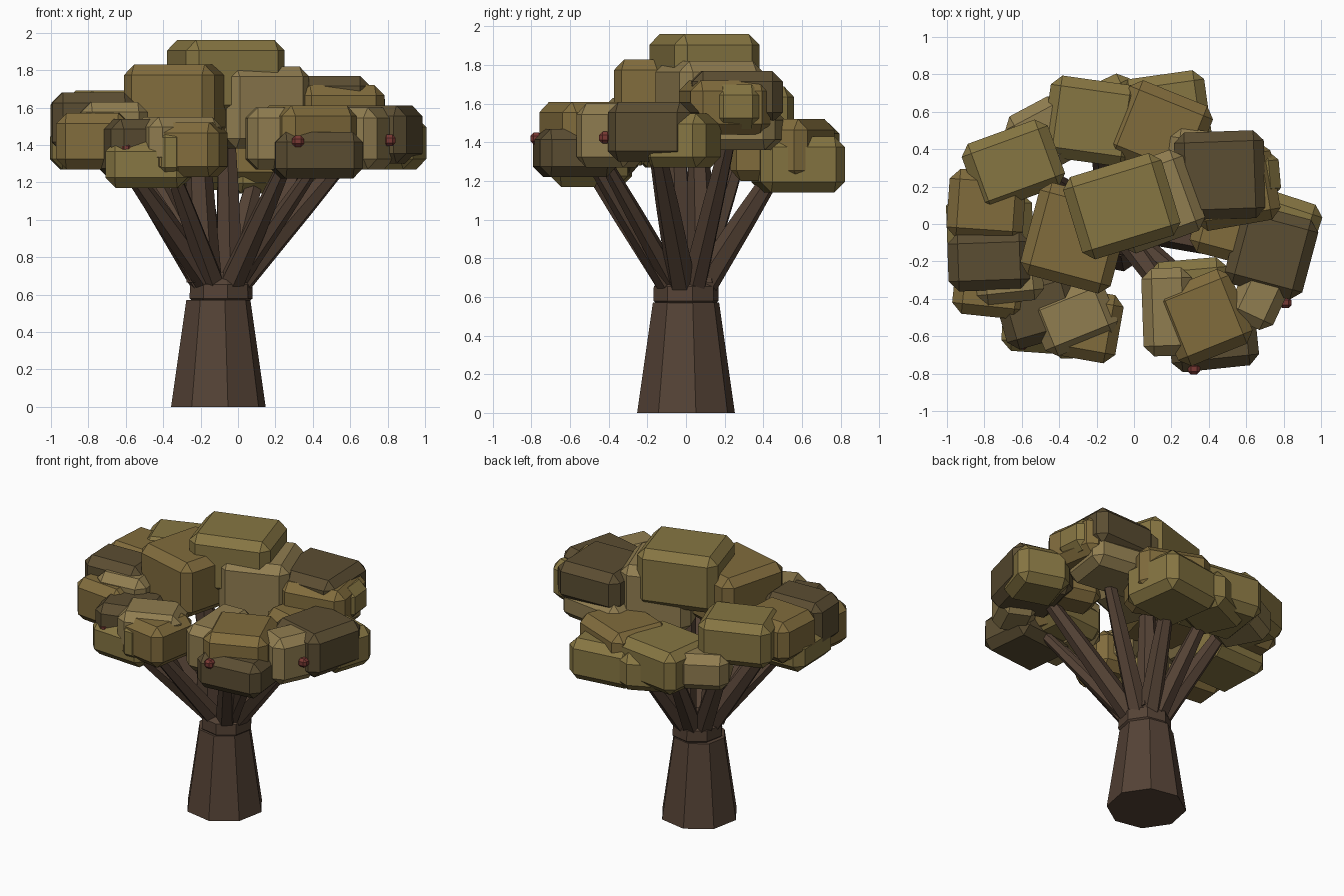
import bpy, bmesh, math
from mathutils import Vector, Matrix

if "Cube" in bpy.data.objects:
    bpy.data.objects.remove(bpy.data.objects["Cube"])

COLOURS = {"olive": (.24, .18, .055), "brown": (.22, .15, .046), "dark": (.105, .075, .032),
           "tan": (.28, .205, .08), "bark": (.09, .055, .036), "berry": (.19, .04, .033)}
MATS = {}
for key, c in COLOURS.items():
    MATS[key] = bpy.data.materials.new(key)
    MATS[key].diffuse_color = (*c, 1)


def finish(name, bm, mat):
    bmesh.ops.recalc_face_normals(bm, faces=bm.faces)
    me = bpy.data.meshes.new(name)
    bm.to_mesh(me)
    bm.free()
    me.materials.append(MATS[mat])
    ob = bpy.data.objects.new(name, me)
    bpy.context.collection.objects.link(ob)
    return ob


def chamfer_box(name, mat, x, y, z0, z1, sx, sy, rot, bevel=.055):
    bm = bmesh.new()
    m = (Matrix.Translation((x, y, (z0 + z1) / 2)) @ Matrix.Rotation(math.radians(rot), 4, 'Z')
         @ Matrix.Diagonal((sx, sy, z1 - z0, 1)))
    bmesh.ops.create_cube(bm, size=1, matrix=m)
    b = min(bevel, .28 * min(sx, sy, z1 - z0))
    bmesh.ops.bevel(bm, geom=bm.edges[:], offset=b, segments=1, affect='EDGES', profile=.5)
    return finish(name, bm, mat)


def cluster(name, boxes):
    for i, (mat, *dims) in enumerate(boxes):
        chamfer_box(f"{name}_leaves_{i + 1}", mat, *dims)


def tube(name, points, radii, sides, spin=0):
    """Faceted tapering limb through the given points."""
    bm = bmesh.new()
    pts = [Vector(p) for p in points]
    q = (pts[-1] - pts[0]).to_track_quat('Z', 'Y')
    rings = []
    for p, r in zip(pts, radii):
        ring = []
        for k in range(sides):
            a = 2 * math.pi * (k + spin) / sides
            ring.append(bm.verts.new(p + q @ Vector((r * math.cos(a), r * math.sin(a), 0))))
        rings.append(ring)
    for lo, hi in zip(rings, rings[1:]):
        for k in range(sides):
            n = (k + 1) % sides
            bm.faces.new((lo[k], lo[n], hi[n], hi[k]))
    bm.faces.new(rings[0])
    bm.faces.new(rings[-1])
    return finish(name, bm, "bark")


# Trunk: lower cone and collar where the branches split
trunk = bmesh.new()
bmesh.ops.create_cone(trunk, cap_ends=True, segments=8, radius1=.258, radius2=.175, depth=.57,
                      matrix=Matrix.Translation((-.105, 0, .285)) @ Matrix.Rotation(.2, 4, 'Z'))
finish("trunk", trunk, "bark")
tube("trunk_collar", [(-.09, 0, .56), (-.09, 0, .58), (-.09, 0, .655), (-.09, 0, .72)],
     [.15, .172, .17, .1], 8, .25)

# Branches: tip position and base radius, rising from the collar
BRANCHES = [(-.57, -.48, 1.25, .075), (-.36, -.5, 1.28, .07), (.24, -.46, 1.27, .075),
            (.42, -.42, 1.3, .06), (.6, -.15, 1.36, .08), (.4, .22, 1.42, .075),
            (.1, .46, 1.25, .08), (-.2, .46, 1.25, .075),
            (-.55, .3, 1.42, .075), (-.62, -.12, 1.36, .08),
            (-.22, -.06, 1.5, .1), (-.06, .06, 1.5, .085)]
for i, (x, y, z, r) in enumerate(BRANCHES):
    d = Vector((x + .09, y)).normalized() * .1
    base = Vector((-.09 + d.x, d.y, .67))
    tip = Vector((x, y, z))
    mid = base.lerp(tip, .6)
    tube(f"branch_{i + 1}", [base, mid, tip], [r * .95, r * .75, r * .55], 6)

# Foliage: material, x, y, bottom, top, width, depth, turn
cluster("crown", [("olive", -.065, .095, 1.56, 1.96, .55, .46, 17),
                  ("brown", -.315, -.075, 1.44, 1.83, .5, .51, -15),
                  ("tan", .1, .12, 1.38, 1.82, .47, .46, 20)])
cluster("back_right", [("dark", .46, .26, 1.5, 1.77, .48, .47, 2),
                       ("brown", .53, .2, 1.44, 1.72, .46, .42, 10),
                       ("olive", .68, .26, 1.47, 1.7, .2, .26, 5),
                       ("tan", .42, .3, 1.36, 1.57, .5, .38, -8)])
cluster("right", [("dark", .735, -.15, 1.3, 1.61, .43, .44, -15),
                  ("olive", .8, -.02, 1.27, 1.55, .36, .34, -18),
                  ("tan", .67, -.39, 1.27, 1.6, .26, .32, -25),
                  ("brown", .5, -.06, 1.32, 1.57, .38, .26, -15)])
cluster("front_right", [("brown", .375, -.5, 1.3, 1.61, .43, .43, 22),
                        ("dark", .42, -.575, 1.22, 1.47, .47, .4, 6),
                        ("tan", .18, -.47, 1.27, 1.6, .27, .47, 2),
                        ("olive", .3, -.38, 1.28, 1.52, .42, .38, 5)])
cluster("front_left", [("dark", -.51, -.46, 1.22, 1.54, .42, .35, 16),
                       ("tan", -.32, -.5, 1.28, 1.55, .42, .32, 22),
                       ("brown", -.26, -.54, 1.23, 1.52, .37, .37, -10),
                       ("olive", -.48, -.49, 1.17, 1.42, .44, .4, -4),
                       ("olive", -.36, -.63, 1.24, 1.48, .14, .18, 0)])
cluster("left", [("brown", -.79, .1, 1.38, 1.67, .41, .37, -4),
                 ("dark", -.775, -.2, 1.36, 1.68, .44, .31, 2),
                 ("brown", -.77, -.36, 1.27, 1.57, .39, .27, -6),
                 ("tan", -.67, -.27, 1.4, 1.63, .36, .3, 6),
                 ("olive", -.77, -.05, 1.27, 1.5, .46, .42, 2)])
cluster("back_left", [("olive", -.645, .315, 1.38, 1.69, .49, .38, 20)])
cluster("back", [("olive", -.23, .55, 1.2, 1.5, .48, .44, -8),
                 ("brown", .14, .5, 1.2, 1.52, .48, .43, -22),
                 ("olive", .17, .58, 1.14, 1.43, .46, .44, 8),
                 ("tan", -.48, .47, 1.22, 1.47, .34, .36, 28),
                 ("olive", -.15, .58, 1.16, 1.42, .4, .36, 25)])

# Berries on the outer leaves
for i, p in enumerate([(.32, -.775, 1.42), (.81, -.42, 1.425), (-.6, -.64, 1.38)]):
    chamfer_box(f"berry_{i + 1}", "berry", p[0], p[1], p[2] - .03, p[2] + .03, .065, .06, 0)

for m in bpy.data.materials:
    if m.users and not m.is_grease_pencil:
        m.use_nodes = True
        m.node_tree.nodes["Principled BSDF"].inputs["Base Color"].default_value = m.diffuse_color
